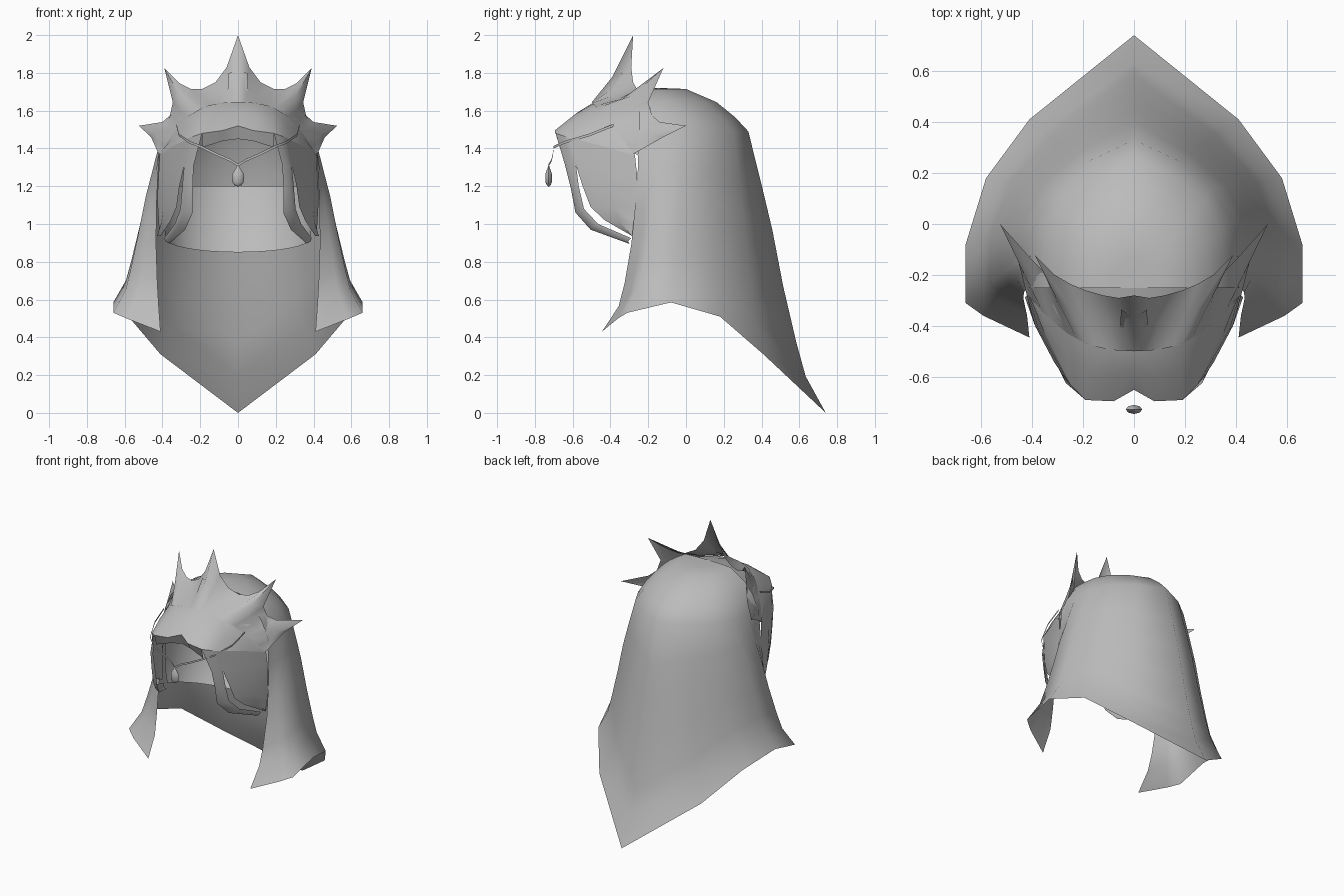
import bpy
import bmesh
from math import cos, sin, pi, radians
from mathutils import Vector

if "Cube" in bpy.data.objects:
    bpy.data.objects.remove(bpy.data.objects["Cube"], do_unlink=True)

grey = bpy.data.materials.new("plain grey")
grey.use_nodes = True
grey.diffuse_color = (0.5, 0.5, 0.5, 1)
grey.node_tree.nodes["Principled BSDF"].inputs["Base Color"].default_value = (0.5, 0.5, 0.5, 1)


def resample(points, count):
    """Evenly spaced points along a polyline's parameter."""
    points = [Vector(p) for p in points]
    result = []
    for i in range(count):
        t = i / (count - 1) * (len(points) - 1)
        k = min(int(t), len(points) - 2)
        result.append(points[k].lerp(points[k + 1], t - k))
    return result


def blend(row_a, row_b, t, shift=(0, 0, 0)):
    return [Vector(a).lerp(Vector(b), t) + Vector(shift) for a, b in zip(row_a, row_b)]


def sheet(name, rows, mirror=True, angle=50):
    """Skin neighbouring rows of points, and mirror the half across x = 0."""
    bm = bmesh.new()
    grid = [[bm.verts.new(p) for p in row] for row in rows]
    for low, high in zip(grid, grid[1:]):
        for i in range(len(low) - 1):
            bm.faces.new((low[i], low[i + 1], high[i + 1], high[i]))
    bmesh.ops.remove_doubles(bm, verts=bm.verts, dist=0.0005)
    bmesh.ops.recalc_face_normals(bm, faces=bm.faces)
    mesh = bpy.data.meshes.new(name)
    bm.to_mesh(mesh)
    bm.free()
    mesh.materials.append(grey)
    obj = bpy.data.objects.new(name, mesh)
    bpy.context.collection.objects.link(obj)
    if mirror:
        obj.modifiers.new("Mirror", "MIRROR").use_clip = True
    bpy.ops.object.select_all(action="DESELECT")
    obj.select_set(True)
    bpy.context.view_layer.objects.active = obj
    bpy.ops.object.shade_smooth_by_angle(angle=radians(angle))
    return obj


# Veil: dome over the head, then a drape that flares to a pointed hem
head_ring = [(0, .33, 1.49), (.17, .25, 1.49), (.31, .14, 1.49), (.385, 0, 1.48),
             (.405, -.12, 1.47), (.41, -.19, 1.46), (.41, -.25, 1.46)]
hem = [(0, .74, 0), (.41, .41, .31), (.58, .18, .51), (.66, -.08, .585),
       (.66, -.31, .53), (.59, -.36, .50), (.41, -.445, .43)]
veil = []
for scale, z in ((0, 1.72), (.2, 1.72), (.43, 1.715), (.71, 1.645), (.88, 1.565)):
    veil.append([(x * scale ** .95, -.25 + (y + .25) * scale, z) for x, y, _ in head_ring])
veil.append(head_ring)
for t, flare in ((.2, .18), (.35, .31), (.55, .45), (.75, .62), (.87, .74), (1, 1)):
    row = []
    for i, (a, b) in enumerate(zip(head_ring, hem)):
        f = flare ** (1, 1, 1, 1, 1.1, 1.5, 2)[i]
        bulge = .012 * sin(pi * t) * min(i / 3, 2)
        row.append((a[0] + (b[0] - a[0]) * f + bulge,
                    a[1] + (b[1] - a[1]) * f,
                    a[2] + (b[2] - a[2]) * t))
    veil.append(row)
sheet("veil", veil, angle=60)

# Forehead: from the veil arch, past the crown base, to the brow
arch = [(0, -.25, 1.72), (.10, -.25, 1.71), (.22, -.25, 1.67),
        (.33, -.25, 1.57), (.39, -.25, 1.46), (.41, -.25, 1.36)]
crown_base = [(0, -.495, 1.64), (.09, -.49, 1.635), (.18, -.47, 1.615),
              (.27, -.42, 1.56), (.35, -.35, 1.47), (.41, -.28, 1.37)]
brow = [(0, -.65, 1.52), (.08, -.695, 1.495), (.19, -.69, 1.48),
        (.25, -.63, 1.46), (.35, -.43, 1.41), (.415, -.27, 1.36)]
forehead = [arch, blend(arch, crown_base, .5, (0, 0, .005)), crown_base,
            blend(crown_base, brow, .5, (0, 0, .012)), brow]
sheet("forehead", forehead)

# Brow lip: steep front rim down to the face opening
lip = [(0, -.64, 1.45), (.08, -.655, 1.44), (.19, -.668, 1.405)]
sheet("brow_lip", [brow[:3], lip])

# Crown: one sheet whose upper edge runs through five points
crown_edge = [(0, -.28, 2), (.06, -.29, 1.83), (.12, -.28, 1.75), (.19, -.26, 1.715),
              (.25, -.235, 1.715), (.31, -.20, 1.745), (.39, -.12, 1.825),
              (.345, -.2, 1.645), (.36, -.18, 1.575), (.40, -.14, 1.54),
              (.525, 0, 1.52), (.46, -.12, 1.46), (.42, -.28, 1.37)]
crown_foot = [p + Vector((0, -.004, .004)) for p in resample(crown_base, len(crown_edge))]
crown_mid = [p - Vector((0, 0, .12 * abs(edge[2] - foot.z)))
             for p, foot, edge in zip(blend(crown_foot, crown_edge, .5), crown_foot, crown_edge)]
sheet("crown", [crown_foot, crown_mid, crown_edge], angle=60)

# Crown ornament: small raised ridge on the centre point
ridge = [(0, -.437, 1.69), (0, -.37, 1.805)]
rim = [(.055, -.405, 1.70), (.05, -.335, 1.80)]
sheet("crown_ridge", [ridge, rim], angle=20)

# Cheek guards: front band and rear panel, parted by a crescent slot
slot_top = (.285, -.582, 1.31)
jaw = [brow[2], (.235, -.64, 1.31), (.24, -.61, 1.19), (.24, -.585, 1.06),
       (.28, -.505, .97), (.365, -.30, .895)]
slot_front = [brow[3], slot_top, (.295, -.568, 1.2), (.305, -.54, 1.08),
              (.335, -.465, 1.0), (.39, -.29, .925)]
slot_back = [brow[3], slot_top, (.31, -.547, 1.2), (.325, -.505, 1.09),
             (.355, -.43, 1.02), (.41, -.28, .935)]
rear_edge = [brow[5], (.42, -.26, 1.27), (.425, -.26, 1.18), (.425, -.26, 1.09),
             (.42, -.265, 1.0), (.415, -.275, .94)]
band_mid = blend(jaw, slot_front, .5, (.008, -.012, 0))
band_mid[0] = Vector(brow[2]).lerp(Vector(brow[3]), .5)
sheet("cheek_band", [jaw, band_mid, slot_front])
panel_mid = blend(slot_back, rear_edge, .55, (.015, -.01, 0))
panel_mid[0] = Vector(brow[4])
sheet("cheek_panel", [slot_back, panel_mid, rear_edge])


# Neck guard: half ring that opens to the front
def half_ring(width, back, z_back, z_side):
    row = []
    for i in range(9):
        a = i / 8 * pi / 2
        row.append((width * sin(a), -.27 + (back + .27) * cos(a),
                    z_side + (z_back - z_side) * cos(a)))
    return row


sheet("neck_guard", [half_ring(.38, .02, .85, .92), half_ring(.40, .11, 1.0, 1.03),
                     half_ring(.40, .17, 1.2, 1.2)])

# Brow chain: thin ribbon that hugs the temples and dips to the middle
chain = [(0, -.727, 1.305), (.04, -.712, 1.33), (.11, -.705, 1.36), (.19, -.70, 1.40),
         (.255, -.645, 1.425), (.313, -.51, 1.465), (.325, -.385, 1.515)]
sheet("brow_chain", [chain, blend(chain, chain, 0, (0, 0, .014))])

# Pendant: faceted drop under the chain
drop = []
for radius, z in ((0, 1.315), (.012, 1.295), (.032, 1.265), (.03, 1.22), (.018, 1.205), (0, 1.195)):
    drop.append([(radius * cos(i * pi / 4), -.727 + .55 * radius * sin(i * pi / 4), z)
                 for i in range(9)])
sheet("pendant", drop, mirror=False)
